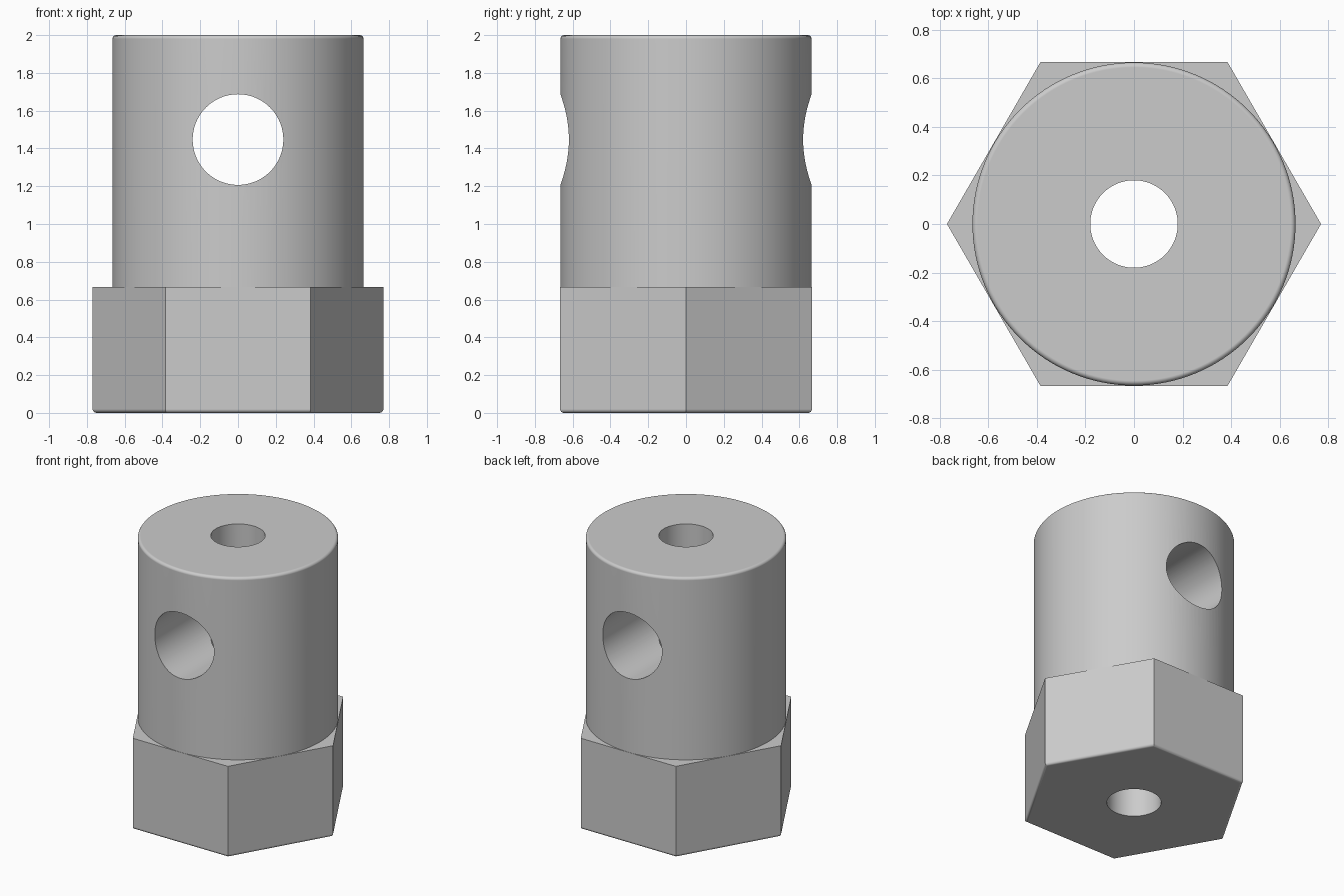
import bpy
import bmesh
from math import radians, tau, cos, sin
from mathutils import Matrix

cube = bpy.data.objects.get("Cube")
if cube:
    bpy.data.objects.remove(cube, do_unlink=True)

steel = bpy.data.materials.new("plain grey metal")
steel.use_nodes = True
grey = (0.6, 0.6, 0.6, 1)
steel.diffuse_color = grey
steel.node_tree.nodes["Principled BSDF"].inputs["Base Color"].default_value = grey


def prism(name, sides, radius, bottom, top, round_z=None, rounding=0.02, matrix=None):
    """Upright prism with a corner on +x; the rim at height round_z is rounded."""
    bm = bmesh.new()
    ring = [bm.verts.new((radius * cos(tau * i / sides), radius * sin(tau * i / sides), bottom))
            for i in range(sides)]
    base = bm.faces.new(ring)
    up = bmesh.ops.extrude_face_region(bm, geom=[base], use_keep_orig=True)
    for v in up["geom"]:
        if isinstance(v, bmesh.types.BMVert):
            v.co.z = top
    bmesh.ops.recalc_face_normals(bm, faces=bm.faces[:])
    if round_z is not None:
        rim = [e for e in bm.edges if all(abs(v.co.z - round_z) < 0.001 for v in e.verts)]
        bmesh.ops.bevel(bm, geom=rim, offset=rounding, segments=4, profile=0.5, affect='EDGES')
    if matrix:
        bm.transform(matrix)
    mesh = bpy.data.meshes.new(name)
    bm.to_mesh(mesh)
    bm.free()
    mesh.materials.append(steel)
    obj = bpy.data.objects.new(name, mesh)
    bpy.context.collection.objects.link(obj)
    return obj


def combine(target, tool, operation):
    """Apply a boolean and discard the tool."""
    mod = target.modifiers.new(operation.lower(), 'BOOLEAN')
    mod.operation = operation
    mod.solver = 'EXACT'
    mod.object = tool
    bpy.ops.object.modifier_apply(modifier=mod.name)
    bpy.data.objects.remove(tool, do_unlink=True)


# Hexagonal foot with a rounded lower rim
body = prism("hex_coupling_body", 6, 0.77, 0, 0.667, round_z=0)
bpy.ops.object.select_all(action='DESELECT')
body.select_set(True)
bpy.context.view_layer.objects.active = body

# Round barrel with a rounded top rim, sunk into the foot
combine(body, prism("barrel", 128, 0.665, 0.3, 2, round_z=2), 'UNION')

# Bore along the axis, and cross hole from front to back
combine(body, prism("axial_bore", 96, 0.18, -0.2, 2.2), 'DIFFERENCE')
sideways = Matrix.Translation((0, 0, 1.447)) @ Matrix.Rotation(radians(90), 4, 'X')
combine(body, prism("cross_hole", 96, 0.24, -1, 1, matrix=sideways), 'DIFFERENCE')

# Smooth curved walls, keep hard edges and flat ends
bpy.ops.object.shade_smooth_by_angle(angle=radians(30))
flat = body.modifiers.new("even_normals", 'WEIGHTED_NORMAL')
flat.keep_sharp = True
